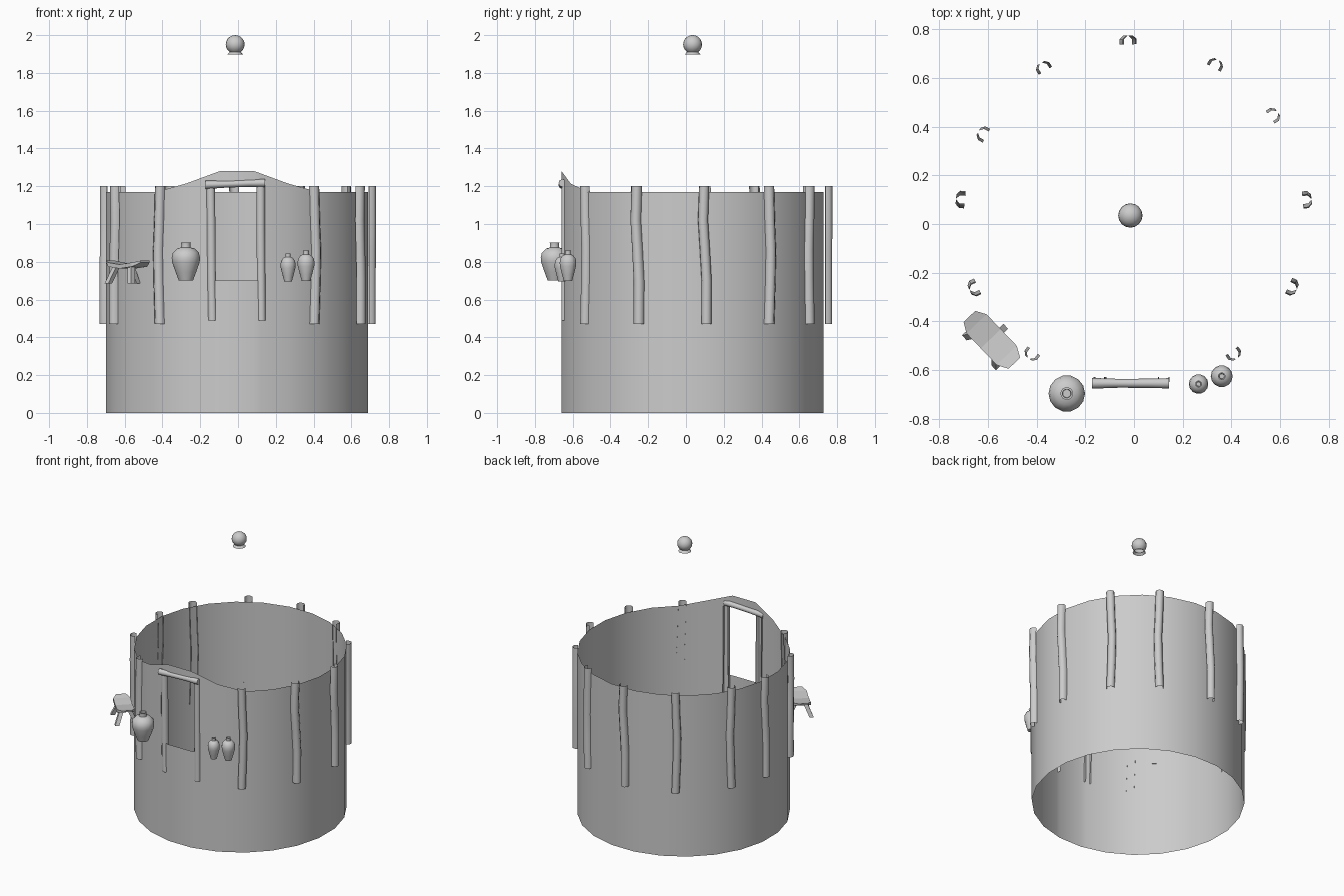
import bpy, bmesh
from math import sin, cos, pi, radians, asin, atan2
from mathutils import Vector, Matrix

if "Cube" in bpy.data.objects:
    bpy.data.objects.remove(bpy.data.objects["Cube"])

CX, CY, R = -0.005, 0.035, 0.70


def finish(name, bm, smooth=40, normals=True):
    if normals:
        bmesh.ops.recalc_face_normals(bm, faces=bm.faces[:])
    me = bpy.data.meshes.new(name)
    bm.to_mesh(me)
    bm.free()
    ob = bpy.data.objects.new(name, me)
    bpy.context.collection.objects.link(ob)
    if smooth:
        bpy.ops.object.select_all(action='DESELECT')
        bpy.context.view_layer.objects.active = ob
        ob.select_set(True)
        bpy.ops.object.shade_smooth_by_angle(angle=radians(smooth))
    return ob


def lathe(name, x, y, profile, n=12):
    """Revolve (radius, z) points about a vertical axis."""
    bm = bmesh.new()
    rings = []
    for r, z in profile:
        if r == 0:
            rings.append([bm.verts.new((x, y, z))] * n)
        else:
            rings.append([bm.verts.new((x + r * cos(2 * pi * i / n), y + r * sin(2 * pi * i / n), z))
                          for i in range(n)])
    for a, b in zip(rings, rings[1:]):
        for i in range(n):
            j = (i + 1) % n
            vs = list(dict.fromkeys([a[i], a[j], b[j], b[i]]))
            bm.faces.new(vs)
    return finish(name, bm, 60)


def half_pole(name, x, y, heights, bends, r, facing=None):
    """Bent pole, open on the side facing the wall centre."""
    out = Vector((x - CX, y - CY, 0)).normalized() if facing is None else Vector(facing)
    side = Vector((-out.y, out.x, 0))
    bm = bmesh.new()
    rows = []
    for z, b in zip(heights, bends):
        c = Vector((x, y, z)) + side * b
        rows.append([bm.verts.new(c + out * r * cos(radians(a)) + side * r * sin(radians(a)))
                     for a in (-112.5, -67.5, -22.5, 22.5, 67.5, 112.5)])
    for a, b in zip(rows, rows[1:]):
        for i in range(5):
            bm.faces.new((a[i], a[i + 1], b[i + 1], b[i]))
    return finish(name, bm, 50, normals=False)


# Round wall: thin shell with raised front and a doorway
door = asin(0.127 / R)
angles = sorted([radians(7.5 + 15 * i) for i in range(-12, 12)] + [-door, door])


def wall_top(a):
    a = abs(a)
    pts = [(7.5, 1.28), (22.5, 1.215), (37.5, 1.17)]
    d = a * 180 / pi
    if d <= 7.5:
        return 1.28
    for (a0, z0), (a1, z1) in zip(pts, pts[1:]):
        if d <= a1:
            return z0 + (z1 - z0) * (d - a0) / (a1 - a0)
    return 1.17


bm = bmesh.new()
cols = []
for a in angles:
    rr = R * cos(radians(7.5)) / cos(radians(15) - abs(a)) if abs(a) == door else R
    cols.append([bm.verts.new((CX + rr * sin(a), CY - rr * cos(a), z))
                 for z in (0, 0.70, min(1.2, wall_top(a) - 0.03), wall_top(a))])
for k, a in enumerate(angles):
    nxt = (k + 1) % len(angles)
    in_door = k + 1 < len(angles) and abs(a + angles[nxt]) / 2 < door
    for lvl in range(3):
        if in_door and lvl == 1:
            continue
        bm.faces.new((cols[k][lvl], cols[nxt][lvl], cols[nxt][lvl + 1], cols[k][lvl + 1]))
finish("round_wall", bm, 40, normals=False)

# Wooden poles around the wall
poles = [(-0.025, 0.748), (0.33, 0.652), (0.57, 0.442), (0.703, 0.10), (0.645, -0.257),
         (0.405, -0.532), (-0.415, -0.532), (-0.652, -0.26), (-0.705, 0.10),
         (-0.617, 0.365), (-0.367, 0.64)]
levels = (0.47, 0.70, 0.86, 1.02, 1.20)
shapes = [(0.008, 0.009, 0.0, -0.010, -0.004), (-0.002, 0.006, 0.009, 0.002, -0.003)]
for i, (x, y) in enumerate(poles):
    s = -1 if i in (1, 6, 7, 9) else 1
    half_pole(f"wall_pole_{i + 1}", x, y, levels, [s * b for b in shapes[i % 4 in (1, 2)]], 0.028)

# Door posts and lintel
for name, x, lean in (("door_post_left", -0.14, 0.005), ("door_post_right", 0.122, 0.002)):
    half_pole(name, x, -0.638, (0.49, 0.75, 1.0, 1.2), (lean, 0.0, -0.002, -lean), 0.024, (0, -1, 0))

bm = bmesh.new()
rows = []
for x, z, r in ((-0.172, 1.207, 0.022), (-0.06, 1.211, 0.018), (0.06, 1.216, 0.019), (0.143, 1.217, 0.021)):
    rows.append([bm.verts.new((x, -0.654 + r * cos(i * pi / 4), z + r * sin(i * pi / 4))) for i in range(8)])
for a, b in zip(rows, rows[1:]):
    for i in range(8):
        bm.faces.new((a[i], a[(i + 1) % 8], b[(i + 1) % 8], b[i]))
bm.faces.new(rows[0])
bm.faces.new(rows[-1])
finish("door_lintel", bm, 50)

# Clay pots
pot = [(0, 0), (0.50, 0), (0.72, 0.22), (0.97, 0.48), (1.0, 0.60), (0.92, 0.73),
       (0.62, 0.84), (0.34, 0.87), (0.32, 0.94), (0.35, 1.0), (0.24, 1.0), (0.22, 0.90), (0, 0.90)]
for name, x, y, r, z0, h in (("large_pot", -0.276, -0.696, 0.075, 0.70, 0.202),
                             ("small_pot_left", 0.265, -0.657, 0.040, 0.695, 0.150),
                             ("small_pot_right", 0.36, -0.625, 0.045, 0.698, 0.163)):
    lathe(name, x, y, [(r * a, z0 + h * b) for a, b in pot], 14)

# Roof ornament: ball on a flared open skirt
ball = [(0.05 * cos(radians(t)), 1.951 + 0.049 * sin(radians(t))) for t in range(-54, 90, 18)]
lathe("roof_ball", -0.015, 0.035, [(0.043, 1.897), (0.036, 1.903)] + ball + [(0, 2.0)], 16)

# Three-legged stool with upturned ends
u, v = Vector((0.69, -0.72, 0)), Vector((0.72, 0.69, 0))
base = Vector((-0.588, -0.471, 0))


def stool_point(a, b, z):
    return base + u * a + v * b + Vector((0, 0, z))


bm = bmesh.new()
rows = []
for a, w, z in ((-0.127, 0.033, 0.806), (-0.085, 0.057, 0.796), (0.0, 0.057, 0.786),
                (0.095, 0.057, 0.796), (0.14, 0.033, 0.806)):
    t = 0.010 if abs(a) > 0.12 else 0.022
    rows.append([bm.verts.new(stool_point(a, b, h)) for b, h in ((-w, z), (w, z), (w, z - t), (-w, z - t))])
for p, q in zip(rows, rows[1:]):
    for i in range(4):
        bm.faces.new((p[i], p[(i + 1) % 4], q[(i + 1) % 4], q[i]))
bm.faces.new(rows[0])
bm.faces.new(rows[-1])
finish("stool_seat", bm, 0)

for i, (top, foot) in enumerate((((-0.055, -0.025), (-0.078, -0.062)), ((0.005, 0.025), (0.006, 0.066)),
                                 ((0.06, -0.025), (0.094, -0.06)))):
    bm = bmesh.new()
    rings = [[bm.verts.new(stool_point(c[0] + s * 0.014, c[1] + t * 0.014, z))
              for s, t in ((-1, -1), (1, -1), (1, 1), (-1, 1))] for c, z in ((top, 0.775), (foot, 0.685))]
    for k in range(4):
        bm.faces.new((rings[0][k], rings[0][(k + 1) % 4], rings[1][(k + 1) % 4], rings[1][k]))
    bm.faces.new(rings[0])
    bm.faces.new(rings[1])
    finish(f"stool_leg_{i + 1}", bm, 0)
